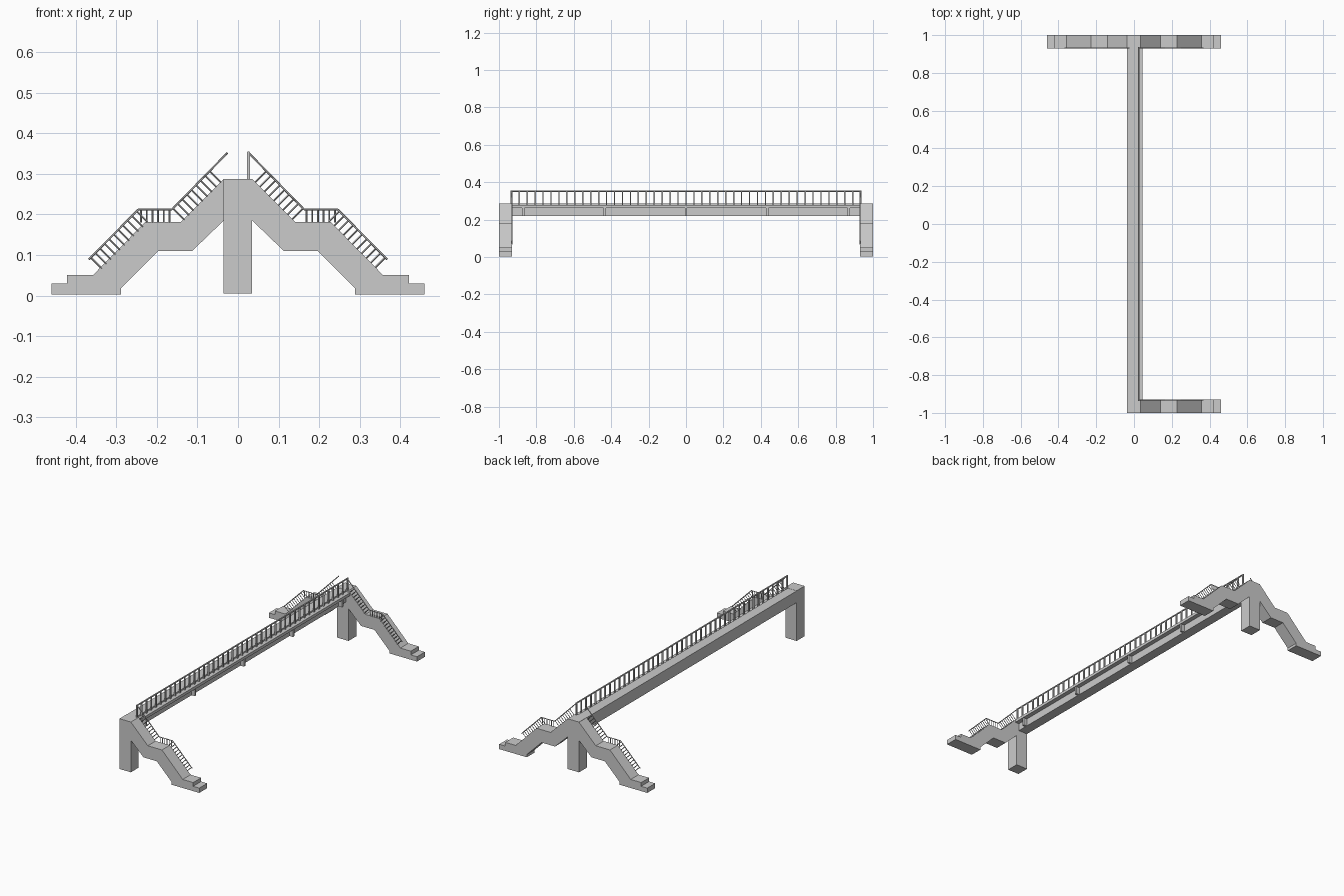
import bpy, bmesh
from mathutils import Vector, Matrix

if "Cube" in bpy.data.objects:
    bpy.data.objects.remove(bpy.data.objects["Cube"])


def finish(name, bm):
    bmesh.ops.recalc_face_normals(bm, faces=bm.faces)
    me = bpy.data.meshes.new(name)
    bm.to_mesh(me)
    bm.free()
    ob = bpy.data.objects.new(name, me)
    bpy.context.collection.objects.link(ob)
    return ob


def add_box(bm, lo, hi):
    lo, hi = Vector(lo), Vector(hi)
    m = Matrix.Translation((lo + hi) / 2) @ Matrix.Diagonal((*(hi - lo), 1))
    bmesh.ops.create_cube(bm, size=1, matrix=m)


def add_bar(bm, a, b, r, sides=6):
    a, b = Vector(a), Vector(b)
    d = b - a
    m = Matrix.Translation((a + b) / 2) @ d.to_track_quat('Z', 'Y').to_matrix().to_4x4()
    bmesh.ops.create_cone(bm, cap_ends=True, segments=sides, radius1=r, radius2=r,
                          depth=d.length, matrix=m)


def box(name, lo, hi):
    bm = bmesh.new()
    add_box(bm, lo, hi)
    return finish(name, bm)


# Stair flight outline in x,z, running down towards +x
STAIR = [(.035, .287), (.14, .182), (.228, .182), (.357, .051), (.422, .051),
         (.422, .03), (.46, .03), (.46, .003), (.288, .003), (.288, .018),
         (.196, .11), (.113, .11), (.035, .185)]


def stair(name, side, y0, y1):
    bm = bmesh.new()
    f = bm.faces.new([bm.verts.new((side * x, y0, z)) for x, z in STAIR])
    ext = bmesh.ops.extrude_face_region(bm, geom=[f])
    verts = [v for v in ext['geom'] if isinstance(v, bmesh.types.BMVert)]
    bmesh.ops.translate(bm, verts=verts, vec=(0, y1 - y0, 0))
    return finish(name, bm)


def stair_railing(name, side, y):
    bm = bmesh.new()

    def p(x, z):
        return Vector((side * x, y, z))
    # handrail following the flight
    path = [(.026, .352), (.163, .212), (.246, .212), (.368, .089)]
    for a, b in zip(path, path[1:]):
        add_bar(bm, p(*a), p(*b), .0025)
    # balusters: square to the slopes, upright on the landing
    for a, b, n, drop in [((.07, .307), (.16, .215), 9, (-.028, -.028)),
                          ((.169, .212), (.239, .212), 6, (0, -.032)),
                          ((.25, .208), (.363, .094), 11, (-.027, -.027))]:
        for i in range(n):
            t = i / (n - 1)
            x, z = a[0] + (b[0] - a[0]) * t, a[1] + (b[1] - a[1]) * t
            add_bar(bm, p(x, z), p(x + drop[0], z + drop[1]), .0022, 4)
    return finish(name, bm)


# Piers, stairs and stair railings; the back end has stairs both ways
for end, s, sides in [("front", -1, (1,)), ("back", 1, (1, -1))]:
    y0, y1 = sorted((s * .93, s))
    box(end + "_pier", (-.036, y0, .005), (.035, y1, .287))
    for side in sides:
        tag = end + ("_right" if side > 0 else "_left")
        stair(tag + "_stair", side, y0, y1)
        stair_railing(tag + "_stair_railing", side, s * .931)

# Deck beam with side ledge
box("deck_beam", (-.036, -.93, .22), (.02, .93, .286))
box("deck_ledge", (.02, -.93, .262), (.045, .93, .278))

# Ribs below the ledge
bm = bmesh.new()
for y in (-.87, -.435, 0, .435, .87):
    add_box(bm, (.02, y - .006, .22), (.041, y + .006, .262))
finish("ledge_ribs", bm)

# Deck railing
bm = bmesh.new()
add_bar(bm, (.026, -.938, .352), (.026, .938, .352), .004, 8)
n = 45
for i in range(n):
    y = -.934 + 1.868 * i / (n - 1)
    add_box(bm, (.0225, y - .0035, .276), (.0295, y + .0035, .352))
finish("deck_railing", bm)
